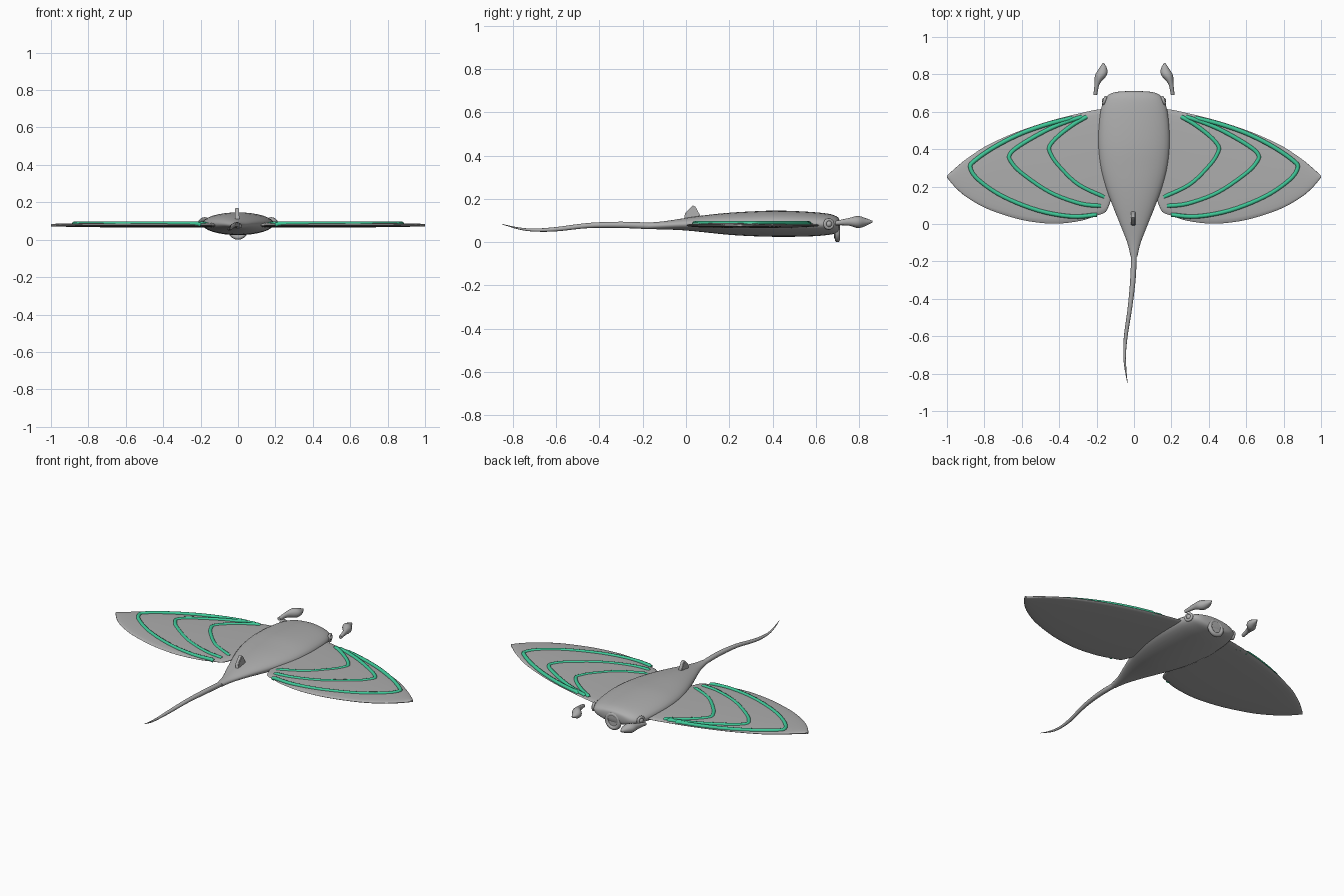
import bpy, bmesh, math
from mathutils import Vector, Matrix

if "Cube" in bpy.data.objects:
    bpy.data.objects.remove(bpy.data.objects["Cube"])


def material(name, rgb):
    m = bpy.data.materials.new(name)
    m.diffuse_color = (*rgb, 1)
    m.use_nodes = True
    m.node_tree.nodes["Principled BSDF"].inputs["Base Color"].default_value = m.diffuse_color
    return m


GREY = material("hide_grey", (0.42, 0.42, 0.42))
GREEN = material("glow_green", (0.05, 0.57, 0.31))


def spline(points, steps):
    """Catmull-Rom samples through tuples of any length."""
    n, out = len(points), []
    for i in range(n - 1):
        p0, p1, p2, p3 = (points[max(0, min(n - 1, i + k))] for k in (-1, 0, 1, 2))
        for s in range(steps):
            t = s / steps
            out.append([0.5 * (2 * b + (c - a) * t + (2 * a - 5 * b + 4 * c - d) * t * t
                               + (3 * b - a - 3 * c + d) * t ** 3)
                        for a, b, c, d in zip(p0, p1, p2, p3)])
    return out + [list(points[-1])]


def finish(name, bm, mat, angle=40):
    bmesh.ops.recalc_face_normals(bm, faces=bm.faces)
    me = bpy.data.meshes.new(name)
    bm.to_mesh(me)
    bm.free()
    me.materials.append(mat)
    ob = bpy.data.objects.new(name, me)
    bpy.context.collection.objects.link(ob)
    bpy.context.view_layer.objects.active = ob
    ob.select_set(True)
    bpy.ops.object.shade_smooth_by_angle(angle=math.radians(angle))
    ob.select_set(False)
    return ob


def loft(name, rings, mat, angle=40):
    """Skin a list of closed rings and cap both ends."""
    bm = bmesh.new()
    rows = [[bm.verts.new(p) for p in r] for r in rings]
    n = len(rows[0])
    for a, b in zip(rows, rows[1:]):
        for i in range(n):
            j = (i + 1) % n
            bm.faces.new((a[i], a[j], b[j], b[i]))
    bm.faces.new(rows[0])
    bm.faces.new(rows[-1])
    return finish(name, bm, mat, angle)


def oval(x, y, z, rx, rz, n):
    """Ring in the xz plane."""
    return [(x + rx * math.cos(2 * math.pi * i / n), y,
             z + rz * math.sin(2 * math.pi * i / n)) for i in range(n)]


def tube(name, pts, r, mat, n=8):
    """Round tube along a path lying in the xy plane."""
    pts, rings = [Vector(p) for p in pts], []
    for i, p in enumerate(pts):
        t = (pts[min(i + 1, len(pts) - 1)] - pts[max(i - 1, 0)]).normalized()
        side = t.cross(Vector((0, 0, 1))).normalized()
        up = side.cross(t)
        rings.append([p + r * (side * math.cos(a) + up * math.sin(a))
                      for a in (2 * math.pi * k / n for k in range(n))])
    return loft(name, rings, mat, 50)


def ring(name, loc, axis, major, minor):
    """Torus facing along an axis."""
    bpy.ops.mesh.primitive_torus_add(major_radius=major, minor_radius=minor, major_segments=24,
                                     minor_segments=10, location=loc,
                                     rotation=Vector(axis).to_track_quat('Z', 'Y').to_euler())
    ob = bpy.context.object
    ob.name = name
    ob.data.materials.append(GREY)
    bpy.ops.object.shade_smooth()


# Body: y, half width, top, bottom
body = [(-.175, .018, .09, .06), (-.1, .036, .097, .059), (0, .075, .112, .054),
        (.1, .115, .126, .044), (.2, .152, .136, .034), (.3, .178, .142, .028),
        (.4, .19, .146, .025), (.5, .19, .144, .025), (.6, .179, .138, .028),
        (.66, .16, .131, .034), (.69, .137, .122, .04), (.705, .1, .112, .05),
        (.71, .04, .095, .068)]
loft("body", [oval(0, y, (t + b) / 2, w, (t - b) / 2, 32)
              for y, w, t, b in spline(body, 4)], GREY)

# Tail: x, y, z, radius
tail = [(0, -.165, .075, .015), (-.006, -.3, .08, .0145), (-.022, -.45, .077, .012),
        (-.044, -.6, .06, .010), (-.05, -.7, .056, .007), (-.046, -.77, .063, .005),
        (-.035, -.85, .083, .001)]
loft("tail", [oval(x, y, z, r, r, 12) for x, y, z, r in spline(tail, 5)], GREY)

# Dorsal fin: wedge with a swept profile
bm = bmesh.new()
fin = [(-.01, .10), (-.004, .135), (.033, .172), (.045, .162), (.07, .115), (.07, .10)]
sides = []
for s in (-1, 1):
    sides.append([bm.verts.new((-.003 + s * .011 - (z - .1) * .05, y, z)) for y, z in fin])
    bm.faces.new(sides[-1])
for i in range(len(fin)):
    j = (i + 1) % len(fin)
    bm.faces.new((sides[0][i], sides[0][j], sides[1][j], sides[1][i]))
bmesh.ops.bevel(bm, geom=bm.edges[:], offset=.003, segments=2, affect='EDGES')
finish("dorsal_fin", bm, GREY)

# Mouth ring with a shallow inner plug
ring("mouth_ring", (0, .70, .054), (0, 1, 0), .041, .013)
bm = bmesh.new()
bmesh.ops.create_cone(bm, cap_ends=True, segments=24, radius1=.038, radius2=.038, depth=.02,
                      matrix=Matrix.Translation((0, .695, .054)) @ Matrix.Rotation(math.pi / 2, 4, 'X'))
finish("mouth_plug", bm, GREY)

# Wing outline: x, trailing edge y, leading edge y, half thickness
wing = [(.10, .17, .60, .013), (.122, .13, .612, .013), (.15, .066, .615, .013),
        (.2, .045, .611, .013), (.28, .018, .594, .013), (.4, .002, .565, .013),
        (.5, .006, .536, .0125), (.6, .022, .502, .012), (.7, .05, .461, .0115),
        (.8, .088, .412, .011), (.9, .147, .345, .009), (.96, .2, .295, .008),
        (1, .249, .258, .006)]
# Stripe paths: x, y
stripes = {
    "inner": [(.255, .572), (.32, .535), (.405, .47), (.452, .415), (.445, .375),
              (.405, .315), (.30, .213), (.16, .145)],
    "middle": [(.28, .572), (.36, .547), (.47, .50), (.61, .42), (.665, .37), (.655, .33),
               (.60, .272), (.45, .17), (.29, .11), (.18, .097)],
    "outer": [(.33, .566), (.45, .537), (.60, .485), (.74, .415), (.85, .34), (.875, .3),
              (.83, .235), (.70, .147), (.51, .072), (.33, .04), (.2, .05)]}
# Horn: x, y, z, half width, half height
horn = [(.207, .69, .088, .010, .010), (.197, .75, .094, .014, .017),
        (.177, .795, .093, .031, .028), (.166, .83, .093, .022, .018),
        (.164, .862, .095, .003, .004)]

for s, label in ((-1, "left"), (1, "right")):
    # Wing with rounded, nearly flat sections
    rings = []
    for x, lo, hi, h in spline(wing, 3):
        sec = []
        for k in range(28):
            a = 2 * math.pi * k / 28
            c, d = math.cos(a), math.sin(a)
            sec.append((s * x, (lo + hi) / 2 + (hi - lo) / 2 * c,
                        .078 + h * math.copysign(abs(d) ** .7, d)))
        rings.append(sec)
    loft(label + "_wing", rings, GREY, 60)

    # Glowing stripes, ends sinking into the wing
    for name, path in stripes.items():
        p = spline(path, 5)
        last = len(p) - 1
        tube(f"{label}_{name}_stripe",
             [(s * x, y, .080 if i in (0, last) else .0855) for i, (x, y) in enumerate(p)],
             .0115, GREEN)

    # Curved head horn
    loft(label + "_horn", [oval(s * x, y, z, w, h, 12) for x, y, z, w, h in spline(horn, 4)], GREY)

    # Eye: ring around a small ball
    ring(label + "_eye_ring", (s * .158, .66, .084), (s, .35, 0), .019, .008)
    bm = bmesh.new()
    bmesh.ops.create_uvsphere(bm, u_segments=16, v_segments=10, radius=.016,
                              matrix=Matrix.Translation((s * .156, .66, .084)))
    finish(label + "_eye_ball", bm, GREY, 180)
